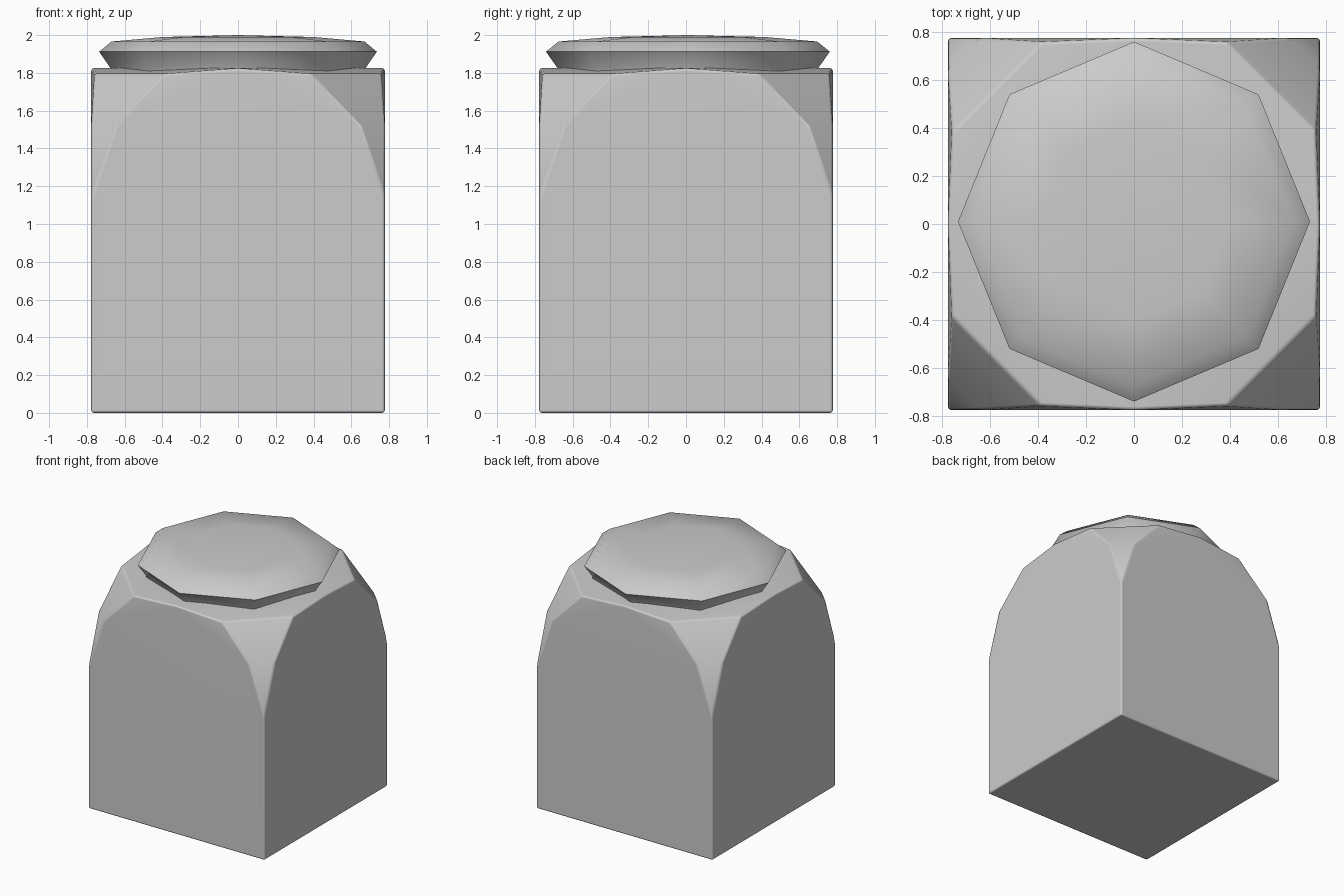
import bpy, bmesh
from math import cos, sin, pi, radians

if "Cube" in bpy.data.objects:
    bpy.data.objects.remove(bpy.data.objects["Cube"])


def add_object(name, bm, angle):
    bmesh.ops.recalc_face_normals(bm, faces=bm.faces)
    mesh = bpy.data.meshes.new(name)
    bm.to_mesh(mesh)
    bm.free()
    ob = bpy.data.objects.new(name, mesh)
    bpy.context.collection.objects.link(ob)
    bpy.ops.object.select_all(action='DESELECT')
    ob.select_set(True)
    bpy.context.view_layer.objects.active = ob
    bpy.ops.object.shade_smooth_by_angle(angle=radians(angle))
    return ob


# Jar body: square block whose upper corners are cut away in curved facets
H = 0.777
corner = [(H, H, 0), (H, H, 1.14),
          (0.65, H, 1.52), (H, 0.65, 1.52),
          (0.385, 0.76, 1.795), (0.76, 0.385, 1.795),
          (0, H, 1.825), (H, 0, 1.825)]
points = {(x * sx, y * sy, z) for x, y, z in corner
          for sx in (1, -1) for sy in (1, -1)}
bm = bmesh.new()
for p in sorted(points):
    bm.verts.new(p)
bmesh.ops.convex_hull(bm, input=bm.verts)
bmesh.ops.dissolve_limit(bm, angle_limit=radians(1), verts=bm.verts, edges=bm.edges)
body = add_object("jar_body", bm, 40)
bevel = body.modifiers.new("soft_edges", 'BEVEL')
bevel.width = 0.014
bevel.segments = 2
bevel.limit_method = 'ANGLE'
bevel.angle_limit = radians(35)
bevel.harden_normals = True

# Lid: eight-sided disc with a flared rim and a slightly domed top
profile = [(0.67, 1.79), (0.675, 1.825), (0.735, 1.912), (0.67, 1.966), (0.4, 1.99)]
bm = bmesh.new()
rings = []
for r, z in profile:
    rings.append([bm.verts.new((r * cos(i * pi / 4), 1.022 * r * sin(i * pi / 4) + 0.01, z))
                  for i in range(8)])
for a, b in zip(rings, rings[1:]):
    for i in range(8):
        j = (i + 1) % 8
        bm.faces.new((a[i], a[j], b[j], b[i]))
bm.faces.new(rings[0][::-1])
tip = bm.verts.new((0, 0.01, 2.0))
for i in range(8):
    bm.faces.new((rings[-1][i], rings[-1][(i + 1) % 8], tip))
add_object("lid", bm, 60)
